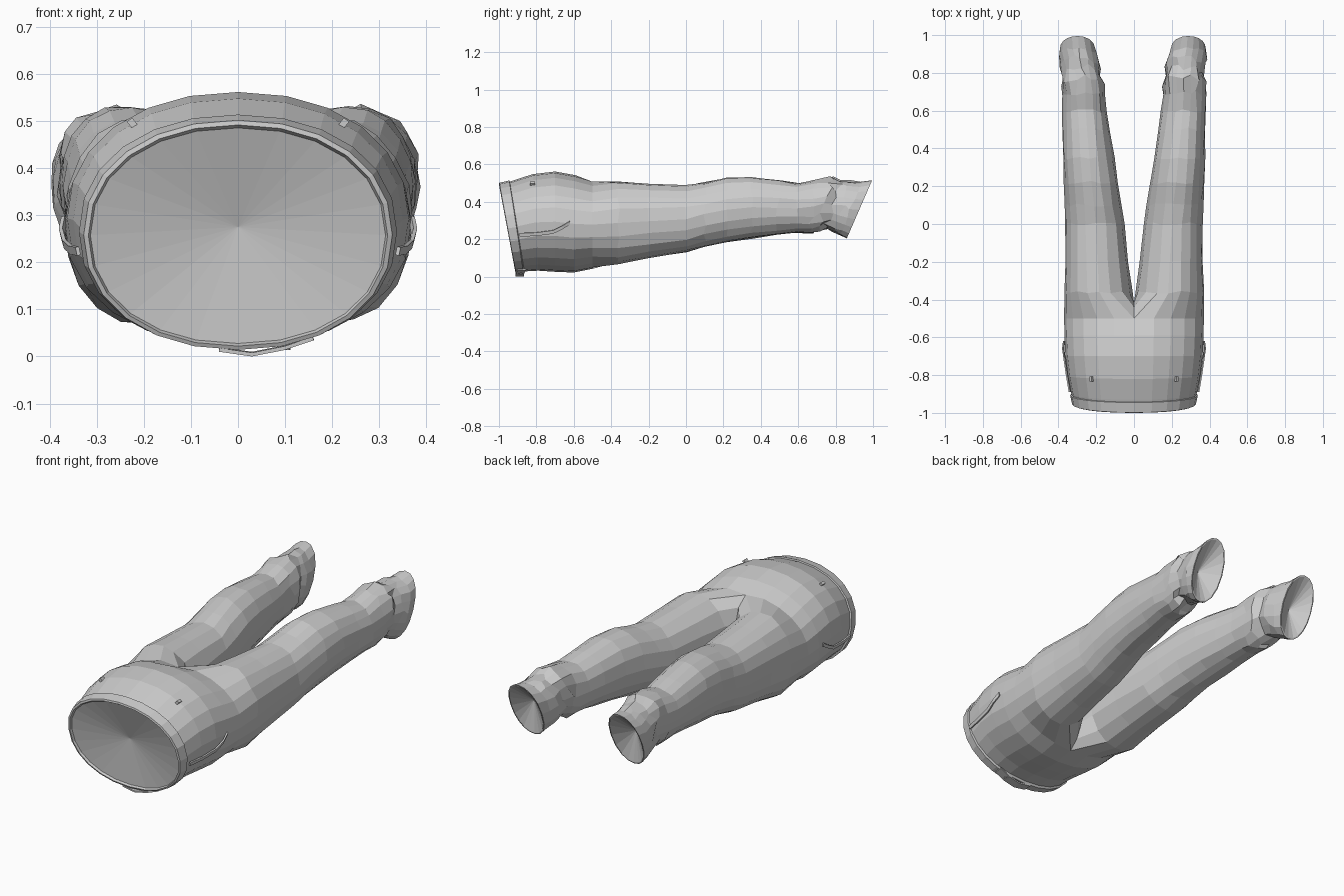
import bpy, bmesh, math, random
from mathutils import Vector

if "Cube" in bpy.data.objects:
    bpy.data.objects.remove(bpy.data.objects["Cube"])

random.seed(4)


def finish(name, bm):
    bmesh.ops.recalc_face_normals(bm, faces=bm.faces)
    me = bpy.data.meshes.new(name)
    bm.to_mesh(me)
    bm.free()
    ob = bpy.data.objects.new(name, me)
    bpy.context.collection.objects.link(ob)
    return ob


def oval(angles, y_top, y_bot, x0, x1, z0, z1, power=0.93):
    """Points of a tilted, slightly squared oval; angle 0 is the top."""
    pts = []
    for a in angles:
        s, c = math.sin(a), math.cos(a)
        sx = math.copysign(abs(s) ** power, s)
        cz = math.copysign(abs(c) ** power, c)
        t = (cz + 1) / 2
        pts.append(Vector(((x0 + x1) / 2 + (x1 - x0) / 2 * sx,
                           y_bot + (y_top - y_bot) * t, z0 + (z1 - z0) * t)))
    return pts


def bridge(bm, r0, r1):
    n = len(r0)
    for i in range(n):
        j = (i + 1) % n
        bm.faces.new((r0[i], r0[j], r1[j], r1[i]))


def fan(bm, ring, centre):
    c = bm.verts.new(centre)
    for i in range(len(ring)):
        bm.faces.new((ring[i], ring[(i + 1) % len(ring)], c))


HIP = [math.radians(15 * i) for i in range(24)]
# y top, y bottom, half width, z bottom, z top
hips = [(-0.99, -0.90, 0.318, 0.025, 0.490), (-0.93, -0.865, 0.332, 0.028, 0.512),
        (-0.82, -0.79, 0.350, 0.032, 0.548), (-0.70, -0.70, 0.363, 0.026, 0.562),
        (-0.59, -0.60, 0.368, 0.022, 0.542), (-0.50, -0.50, 0.370, 0.042, 0.515)]
# y top, y bottom, x inner, x outer, z bottom, z top
legs = [(-0.36, -0.36, 0.010, 0.370, 0.068, 0.508), (-0.20, -0.20, 0.030, 0.365, 0.100, 0.498),
        (0.00, 0.00, 0.052, 0.362, 0.132, 0.487), (0.10, 0.10, 0.068, 0.366, 0.160, 0.505),
        (0.22, 0.22, 0.085, 0.372, 0.187, 0.528), (0.35, 0.35, 0.105, 0.376, 0.205, 0.533),
        (0.50, 0.48, 0.127, 0.378, 0.222, 0.515), (0.60, 0.58, 0.142, 0.380, 0.234, 0.500),
        (0.70, 0.66, 0.152, 0.378, 0.228, 0.520), (0.78, 0.70, 0.153, 0.384, 0.240, 0.531),
        (0.83, 0.74, 0.172, 0.368, 0.260, 0.512), (0.88, 0.79, 0.168, 0.378, 0.238, 0.512),
        (0.93, 0.83, 0.180, 0.385, 0.222, 0.505), (0.995, 0.86, 0.195, 0.380, 0.205, 0.515)]

# trousers: seat loft splitting at the crotch into two legs
bm = bmesh.new()
rings = []
for yt, yb, rx, z0, z1 in hips:
    rings.append([bm.verts.new(p) for p in oval(HIP, yt, yb, -rx, rx, z0, z1)])
for a, b in zip(rings, rings[1:]):
    bridge(bm, a, b)
fan(bm, rings[0], (0, -0.905, 0.275))
last = rings[-1]
last[0].co.z -= 0.015
crotch = [bm.verts.new((0, y, z)) for y, z in
          ((-0.45, 0.09), (-0.425, 0.17), (-0.415, 0.27), (-0.415, 0.37), (-0.44, 0.455))]
OUT = [math.radians(-20 + 220 * i / 12) for i in range(13)]
INN = [math.radians(200 + 140 * (i + 1) / 6) for i in range(5)]
for s in (1, -1):
    half = last[:13] if s > 0 else [last[-i % 24] for i in range(13)]
    prev = half + crotch
    for k, (yt, yb, xi, xo, z0, z1) in enumerate(legs):
        push = 0.012 if s < 0 and k > 9 else 0
        ring = []
        for i, p in enumerate(oval(OUT + INN, yt, yb, xi + push, xo + push, z0, z1)):
            if k < len(legs) - 1:  # cloth wrinkles, strongest at the ankle
                w = 0.007 if 7 < k < 12 else 0.003
                p += Vector((random.uniform(-w, w), random.uniform(-3 * w, 3 * w),
                             random.uniform(-w, w)))
            p.x *= s
            ring.append(bm.verts.new(p))
        bridge(bm, prev, ring)
        prev = ring
    # recessed cuff opening
    mid = sum((v.co for v in prev), Vector()) / len(prev)
    rim = [bm.verts.new(v.co.lerp(mid, 0.05)) for v in prev]
    bridge(bm, prev, rim)
    fan(bm, rim, mid + Vector((0, -0.075, 0.02)))
finish("trousers", bm)

# waistband: closed hoop standing just proud of the seat
bm = bmesh.new()
hoop = [(-0.985, -0.895, 0.312, 0.030, 0.484), (-1.000, -0.912, 0.318, 0.022, 0.492),
        (-0.998, -0.908, 0.328, 0.014, 0.502), (-0.945, -0.868, 0.338, 0.016, 0.514),
        (-0.940, -0.862, 0.326, 0.034, 0.502)]
loops = [[bm.verts.new(p) for p in oval(HIP, a, b, -r, r, c, d)] for a, b, r, c, d in hoop]
for a, b in zip(loops, loops[1:] + loops[:1]):
    bridge(bm, a, b)
finish("waistband", bm)


def strip(name, path, width, thick):
    """Thin band following a path, widened along a vector."""
    bm = bmesh.new()
    rows = [(bm.verts.new(p), bm.verts.new(Vector(p) + Vector(width))) for p in path]
    for (a, b), (c, d) in zip(rows, rows[1:]):
        bm.faces.new((a, b, d, c))
    ob = finish(name, bm)
    m = ob.modifiers.new("thickness", "SOLIDIFY")
    m.thickness = thick
    m.offset = 0
    return ob


# pocket edges on both hips
for s, side in ((1, "right"), (-1, "left")):
    strip("pocket_edge_" + side,
          [(s * x, y, z) for x, y, z in ((0.338, -0.89, 0.215), (0.353, -0.80, 0.218),
                                         (0.366, -0.71, 0.230), (0.373, -0.66, 0.255),
                                         (0.368, -0.62, 0.280))],
          (s * 0.004, 0, 0.018), 0.008)

# waist tab and fastener below the waistband
strip("waist_tab", [(-0.04, -0.91, 0.014), (0.03, -0.912, 0.004), (0.10, -0.91, 0.018),
                    (0.16, -0.90, 0.038)], (0, 0.045, 0.002), 0.008)
bpy.ops.mesh.primitive_cylinder_add(vertices=8, radius=0.012, depth=0.012,
                                    location=(0.10, -0.885, 0.02))
bpy.context.object.name = "waist_button"

# small rear fasteners
for s, side in ((1, "right"), (-1, "left")):
    bpy.ops.mesh.primitive_cube_add(size=1, location=(s * 0.225, -0.82, 0.496),
                                    rotation=(0, s * math.radians(38), 0))
    ob = bpy.context.object
    ob.name = "rear_fastener_" + side
    ob.scale = (0.014, 0.026, 0.018)
